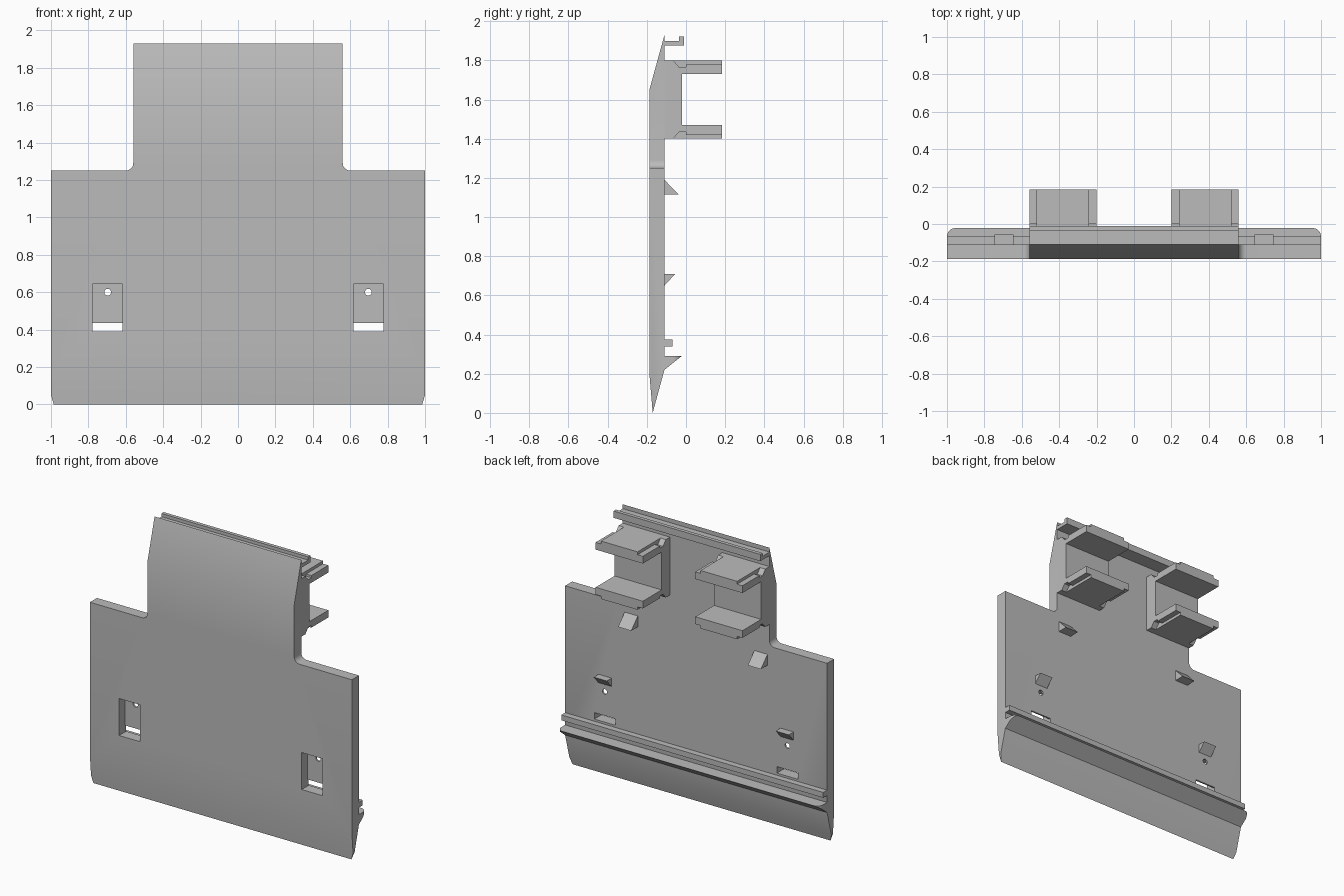
import bpy, bmesh, math
from mathutils import Vector

cube = bpy.data.objects.get("Cube")
if cube:
    bpy.data.objects.remove(cube, do_unlink=True)

grey = bpy.data.materials.new("plain grey")
grey.use_nodes = True
colour = (0.5, 0.5, 0.5, 1)
grey.diffuse_color = colour
grey.node_tree.nodes["Principled BSDF"].inputs["Base Color"].default_value = colour


def prism(name, outline, axis, low, high):
    """Extrude a flat outline along an axis; the outline uses the other two axes in order."""
    bm = bmesh.new()

    def point(p):
        co = list(p)
        co.insert("xyz".index(axis), low)
        return bm.verts.new(co)

    face = bm.faces.new([point(p) for p in outline])
    step = Vector([high - low if a == axis else 0 for a in "xyz"])
    new = bmesh.ops.extrude_face_region(bm, geom=[face])["geom"]
    bmesh.ops.translate(bm, vec=step, verts=[v for v in new if isinstance(v, bmesh.types.BMVert)])
    bmesh.ops.recalc_face_normals(bm, faces=bm.faces)
    mesh = bpy.data.meshes.new(name)
    bm.to_mesh(mesh)
    bm.free()
    mesh.materials.append(grey)
    obj = bpy.data.objects.new(name, mesh)
    bpy.context.collection.objects.link(obj)
    return obj


def rect(a0, a1, b0, b1):
    return [(a0, b0), (a1, b0), (a1, b1), (a0, b1)]


def arc(cx, cy, radius, start, end, steps=8):
    angles = [math.radians(start + (end - start) * i / steps) for i in range(steps + 1)]
    return [(cx + radius * math.cos(a), cy + radius * math.sin(a)) for a in angles]


def both_sides(half):
    """Complete a right-hand outline with its mirror image in x."""
    return half + [(-x, other) for x, other in reversed(half)]


def cut(obj, tool, operation="DIFFERENCE"):
    mod = obj.modifiers.new("cut", "BOOLEAN")
    mod.operation, mod.solver, mod.object = operation, "EXACT", tool
    bpy.context.view_layer.objects.active = obj
    bpy.ops.object.modifier_apply(modifier=mod.name)
    bpy.data.objects.remove(tool, do_unlink=True)


FRONT, BACK = -0.187, -0.11
parts = []

# Panel: side section trimmed to the stepped front outline
section = [(-0.17, 0), (BACK, 0.22), (BACK, 1.93), (FRONT, 1.65), (FRONT, 0.2)]
panel = prism("panel", section, "x", -1.1, 1.1)
front_half = [(0.985, -0.1), (0.985, 0), (1, 0.05), (1, 1.25)]
front_half += arc(0.6, 1.29, 0.04, 270, 180) + [(0.56, 2)]
cut(panel, prism("outline_cutter", both_sides(front_half), "y", -0.4, 0.2), "INTERSECT")
parts.append(panel)

# Front pockets, each with a through slot and a round hole
for side in (-1, 1):
    x = side * 0.697
    cut(panel, prism("pocket_cutter", rect(x - 0.08, x + 0.08, 0.39, 0.645), "y", -0.3, -0.122))
    cut(panel, prism("slot_cutter", rect(x - 0.08, x + 0.08, 0.39, 0.435), "y", -0.3, 0))
    cut(panel, prism("hole_cutter", arc(x, 0.6, 0.018, 0, 345, 23), "y", -0.3, 0))

# Bottom lip with rounded ends
lip = prism("bottom_lip", [(BACK, 0.22), (-0.022, 0.29), (BACK, 0.29)], "x", -1.1, 1.1)
plan_half = [(1, -0.3)] + arc(0.955, -0.067, 0.045, 0, 90)
cut(lip, prism("lip_cutter", both_sides(plan_half), "z", 0, 0.5), "INTERSECT")
parts.append(lip)

# Lower rail and hooked top rail
parts.append(prism("lower_rail", rect(BACK, -0.068, 0.338, 0.375), "x", -1, 1))
hook = [(BACK, 1.875), (-0.01, 1.875), (-0.01, 1.922), (-0.035, 1.922),
        (-0.035, 1.9), (BACK, 1.9)]
parts.append(prism("top_rail", hook, "x", -0.56, 0.56))


def mirrored_clip(top):
    """Complete the upper half of a clip section by mirroring it about its middle height."""
    return top + [(y, 3.2 - z) for y, z in reversed(top)]


inner = [(-0.02, 1.73), (0.185, 1.73)]
core_section = mirrored_clip([(BACK, 1.8), (0.185, 1.8)] + inner[::-1])
edge_section = mirrored_clip([(BACK, 1.8), (-0.065, 1.8), (-0.035, 1.765), (0, 1.765),
                              (0, 1.78), (0.185, 1.78)] + inner[::-1])

for side, label in ((-1, "right"), (1, "left")):
    # Clip: full-height core between two grooved edges
    for name, low, high, shape in (("clip_core", 0.24, 0.52, core_section),
                                   ("clip_inner_edge", 0.2, 0.24, edge_section),
                                   ("clip_outer_edge", 0.52, 0.56, edge_section)):
        parts.append(prism(f"{label}_{name}", shape, "x", side * low, side * high))
    # Wedge catches on the back
    for name, x, shape in (
            ("upper_catch", 0.495, [(BACK, 1.115), (-0.038, 1.115), (BACK, 1.19)]),
            ("lower_catch", 0.695, [(BACK, 0.65), (-0.057, 0.708), (BACK, 0.708)])):
        parts.append(prism(f"{label}_{name}", shape, "x", side * x - 0.05, side * x + 0.05))

# Smooth shading with sharp edges kept
bpy.ops.object.select_all(action="DESELECT")
for obj in parts:
    obj.select_set(True)
bpy.context.view_layer.objects.active = panel
bpy.ops.object.shade_smooth_by_angle(angle=math.radians(30))
